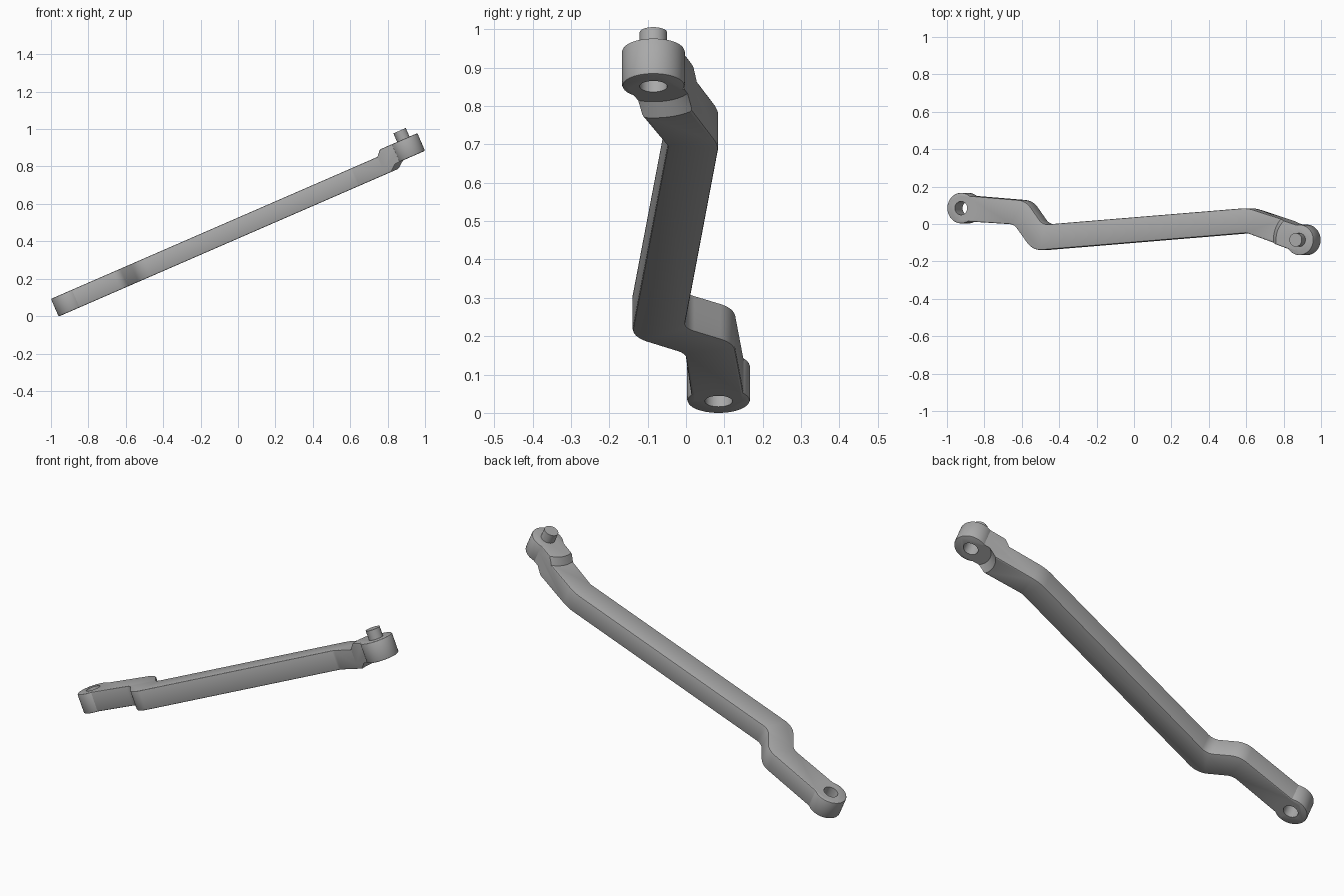
import bpy, bmesh, math
from mathutils import Matrix, Vector

old = bpy.data.objects.get("Cube")
if old:
    bpy.data.objects.remove(old, do_unlink=True)

TILT = math.radians(23.5)
HALF = 0.0515          # half thickness of the bar
EDGE = 0.006           # small edge break
LOW, HIGH = -0.02, 0.083   # level of the raised end
LEFT, RIGHT = (-0.988, 0.085), (0.998, -0.085)
BOSS_R, HOLE_R = 0.082, 0.036

steel = bpy.data.materials.new("grey steel")
steel.use_nodes = True
steel.diffuse_color = (0.4, 0.4, 0.4, 1)
steel.node_tree.nodes["Principled BSDF"].inputs["Base Color"].default_value = (0.4, 0.4, 0.4, 1)


def make(name, bm):
    bmesh.ops.recalc_face_normals(bm, faces=bm.faces[:])
    mesh = bpy.data.meshes.new(name)
    bm.to_mesh(mesh)
    bm.free()
    mesh.materials.append(steel)
    obj = bpy.data.objects.new(name, mesh)
    bpy.context.collection.objects.link(obj)
    return obj


def rounded(corners, steps=12):
    """Fillet each (x, y, radius) corner of a closed outline."""
    out = []
    for i, (x, y, r) in enumerate(corners):
        p = Vector((x, y))
        if r == 0:
            out.append(p)
            continue
        a = (Vector(corners[i - 1][:2]) - p).normalized()
        b = (Vector(corners[(i + 1) % len(corners)][:2]) - p).normalized()
        half = a.angle(b) / 2
        centre = p + (a + b).normalized() * (r / math.sin(half))
        start = p + a * (r / math.tan(half)) - centre
        end = p + b * (r / math.tan(half)) - centre
        sweep = start.angle_signed(end)
        for k in range(steps + 1):
            t = -sweep * k / steps
            out.append(centre + Matrix.Rotation(t, 2) @ start)
    return out


def slab(name, outline, z0, z1):
    """Extrude an outline and break its top and bottom edges."""
    bm = bmesh.new()
    face = bm.faces.new([bm.verts.new((p.x, p.y, z0)) for p in outline])
    ext = bmesh.ops.extrude_face_region(bm, geom=[face])
    top = [v for v in ext["geom"] if isinstance(v, bmesh.types.BMVert)]
    bmesh.ops.translate(bm, verts=top, vec=(0, 0, z1 - z0))
    bmesh.ops.recalc_face_normals(bm, faces=bm.faces[:])
    rim = [e for e in bm.edges if abs(e.verts[0].co.z - e.verts[1].co.z) < 1e-6]
    bmesh.ops.bevel(bm, geom=rim, offset=EDGE, segments=2, profile=0.5, affect='EDGES')
    return make(name, bm)


def turned(name, centre, profile, sides=64):
    """Turn a (radius, height) profile about a vertical axis, with flat caps."""
    bm = bmesh.new()
    rings = [[bm.verts.new((centre[0] + r * math.cos(math.tau * k / sides),
                            centre[1] + r * math.sin(math.tau * k / sides), z))
              for k in range(sides)] for r, z in profile]
    for a, b in zip(rings, rings[1:]):
        for k in range(sides):
            n = (k + 1) % sides
            bm.faces.new((a[k], a[n], b[n], b[k]))
    bm.faces.new(rings[0])
    bm.faces.new(rings[-1])
    return make(name, bm)


def boss(name, centre, z0, z1):
    s = EDGE * 0.3
    r = BOSS_R
    return turned(name, centre, [(r - EDGE, z0), (r - s, z0 + s), (r, z0 + EDGE),
                                 (r, z1 - EDGE), (r - s, z1 - s), (r - EDGE, z1)])


def combine(target, tool, operation):
    mod = target.modifiers.new(operation.title(), 'BOOLEAN')
    mod.operation, mod.solver, mod.object = operation, 'EXACT', tool
    bpy.context.view_layer.objects.active = target
    bpy.ops.object.modifier_apply(modifier=mod.name)
    bpy.data.objects.remove(tool, do_unlink=True)


# Plan outline of the cranked bar, as seen from above the tilted face
plan = [(-0.93, 0.154, 0), (-0.58, 0.125, 0.1), (-0.49, -0.004, 0.06),
        (0.605, 0.086, 0.2), (0.88, -0.005, 0), (0.88, -0.15, 0),
        (0.6, -0.048, 0.04), (-0.545, -0.143, 0.1), (-0.645, -0.002, 0.06),
        (-0.93, 0.016, 0)]
plan = [((x + HALF * math.sin(TILT)) / math.cos(TILT), y, r) for x, y, r in plan]
outline = rounded(plan)

# Main bar, relieved below the raised end
arm = slab("link_arm", outline, -HALF, HALF)
combine(arm, turned("relief", RIGHT, [(0.17, -HALF - 0.035), (0.1, LOW)]), 'DIFFERENCE')

# Raised neck, ending in a conical step
neck = slab("neck", outline, LOW, HIGH)
combine(neck, turned("step", RIGHT, [(0.165, LOW - 0.01), (0.165, HALF), (0.135, HIGH + 0.001)]), 'INTERSECT')
combine(arm, neck, 'UNION')

# Round end bosses with through holes
for centre, z0, z1 in ((LEFT, -HALF, HALF), (RIGHT, LOW, HIGH)):
    combine(arm, boss("boss", centre, z0, z1), 'UNION')
    combine(arm, turned("hole", centre, [(HOLE_R, z0 - 0.05), (HOLE_R, z1 + 0.05)]), 'DIFFERENCE')

# Tilt into place and centre on the ground
arm.data.transform(Matrix.Rotation(-TILT, 4, 'Y'))
pts = [v.co for v in arm.data.vertices]
lo = [min(p[i] for p in pts) for i in range(3)]
hi = [max(p[i] for p in pts) for i in range(3)]
arm.data.transform(Matrix.Translation((-(lo[0] + hi[0]) / 2, -(lo[1] + hi[1]) / 2, -lo[2])))
bpy.ops.object.select_all(action='DESELECT')
arm.select_set(True)
bpy.context.view_layer.objects.active = arm
bpy.ops.object.shade_smooth_by_angle(angle=math.radians(25))
